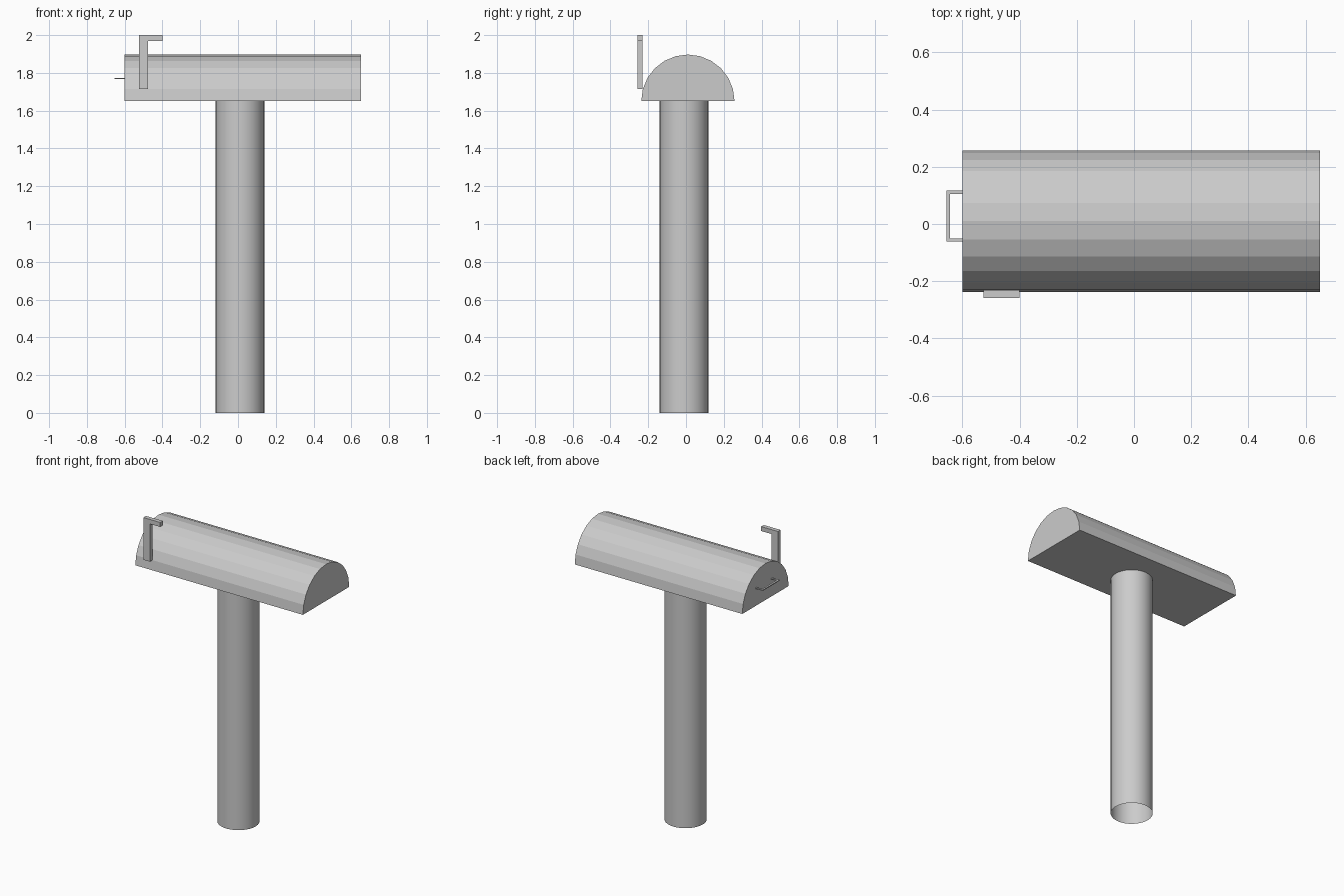
import bpy, bmesh, math
from mathutils import Vector

cube = bpy.data.objects.get("Cube")
if cube:
    bpy.data.objects.remove(cube, do_unlink=True)

GREY = (0.6, 0.6, 0.6, 1)
grey = bpy.data.materials.new("plain grey")
grey.use_nodes = True
grey.diffuse_color = GREY
grey.node_tree.nodes["Principled BSDF"].inputs["Base Color"].default_value = GREY


def finish(name, bm):
    bmesh.ops.recalc_face_normals(bm, faces=bm.faces)
    mesh = bpy.data.meshes.new(name)
    bm.to_mesh(mesh)
    bm.free()
    mesh.materials.append(grey)
    obj = bpy.data.objects.new(name, mesh)
    bpy.context.collection.objects.link(obj)
    return obj


def prism(name, outline, direction):
    """Extrude a closed outline of 3D points along a direction."""
    bm = bmesh.new()
    face = bm.faces.new([bm.verts.new(p) for p in outline])
    new = bmesh.ops.extrude_face_region(bm, geom=[face], use_keep_orig=True)["geom"]
    verts = [v for v in new if isinstance(v, bmesh.types.BMVert)]
    bmesh.ops.translate(bm, verts=verts, vec=Vector(direction))
    return finish(name, bm)


# Half-round box with flat facets
radius, steps = 0.247, 12
arch = [(-0.6, 0.01 + radius * math.cos(math.pi * i / steps),
         1.65 + radius * math.sin(math.pi * i / steps)) for i in range(steps + 1)]
prism("mailbox_body", arch, (1.25, 0, 0))

# Round post, open at both ends
bm = bmesh.new()
bmesh.ops.create_cone(bm, cap_ends=False, segments=32, radius1=0.129, radius2=0.129, depth=1.65)
bmesh.ops.translate(bm, verts=bm.verts, vec=(0.01, -0.01, 0.825))
post = finish("post", bm)
for poly in post.data.polygons:
    poly.use_smooth = True

# L-shaped signal flag on the front side
flag = [(-0.525, 1.715), (-0.477, 1.715), (-0.477, 1.97),
        (-0.4, 1.97), (-0.4, 2.0), (-0.525, 2.0)]
prism("signal_flag", [(x, -0.258, z) for x, z in flag], (0, 0.028, 0))

# Thin U-shaped door handle on the end
handle = [(-0.6, -0.062), (-0.655, -0.062), (-0.655, 0.117), (-0.6, 0.117),
          (-0.6, 0.105), (-0.643, 0.105), (-0.643, -0.05), (-0.6, -0.05)]
prism("door_handle", [(x, y, 1.767) for x, y in handle], (0, 0, 0.006))
